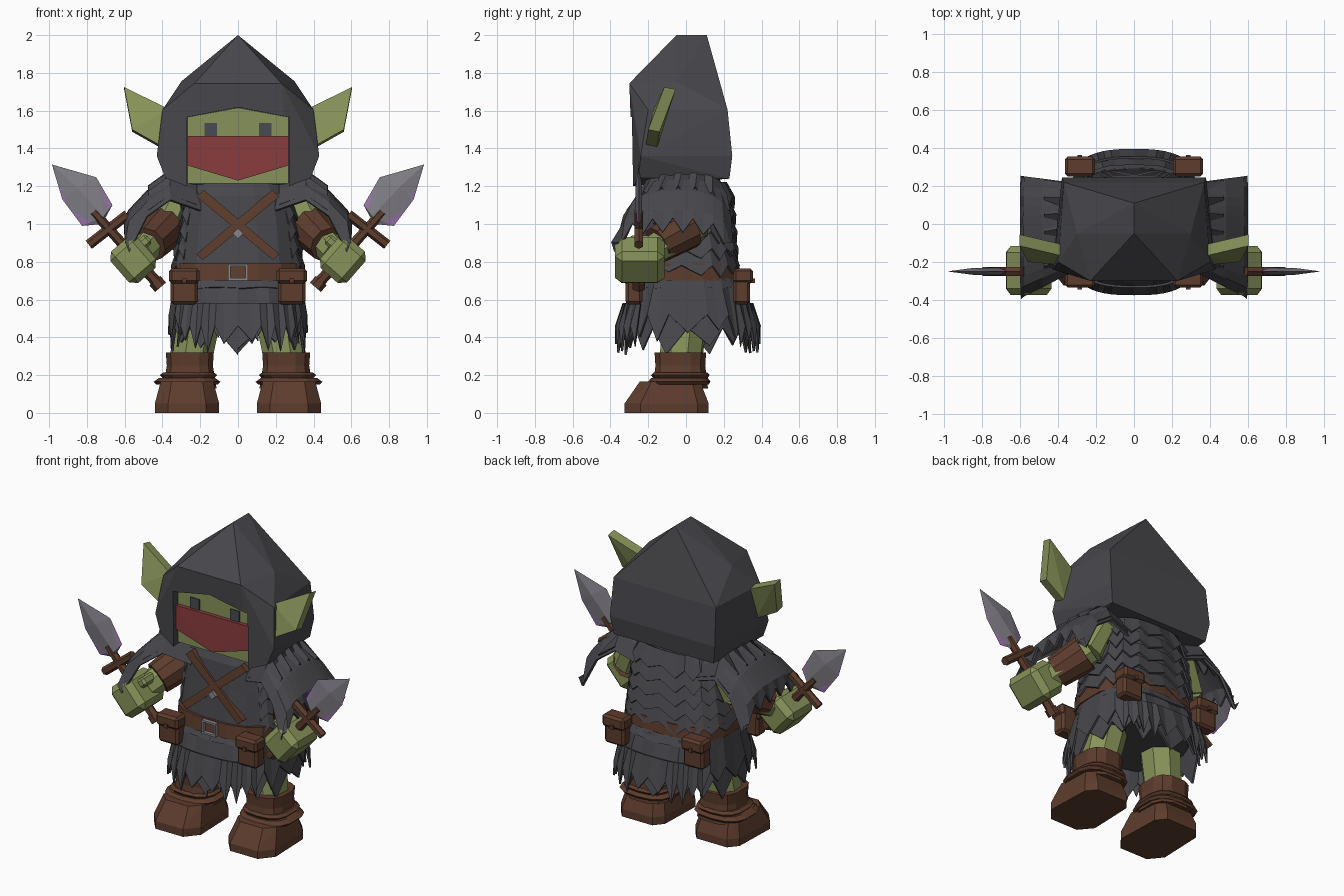
import bpy, bmesh
from math import cos, sin, pi, radians
from mathutils import Vector, Matrix

if "Cube" in bpy.data.objects:
    bpy.data.objects.remove(bpy.data.objects["Cube"])


def mat(name, *rgb):
    m = bpy.data.materials.new(name)
    m.use_nodes = True
    m.diffuse_color = (*rgb, 1)
    m.node_tree.nodes["Principled BSDF"].inputs["Base Color"].default_value = (*rgb, 1)
    return m


cloth = mat("dark grey cloth", .065, .063, .072)
skin = mat("green skin", .24, .29, .10)
leather = mat("brown leather", .11, .046, .026)
red = mat("red mask", .25, .045, .048)
steel = mat("blade steel", .22, .21, .24)
purple = mat("purple glow", .32, .17, .42)
eye = mat("eye slate", .065, .07, .085)
buckle_metal = mat("buckle metal", .25, .25, .27)


def finish(name, bm, *mats, mirror=False, thick=0):
    bmesh.ops.recalc_face_normals(bm, faces=bm.faces)
    me = bpy.data.meshes.new(name)
    bm.to_mesh(me)
    bm.free()
    ob = bpy.data.objects.new(name, me)
    bpy.context.collection.objects.link(ob)
    for m in mats:
        me.materials.append(m)
    if thick:
        s = ob.modifiers.new("Thickness", 'SOLIDIFY')
        s.thickness, s.offset = thick, 0
    if mirror:
        ob.modifiers.new("Mirror", 'MIRROR')
    return ob


def hull_bm(pts):
    bm = bmesh.new()
    for p in pts:
        bm.verts.new(p)
    bmesh.ops.convex_hull(bm, input=bm.verts)
    bmesh.ops.dissolve_limit(bm, angle_limit=.02, verts=bm.verts, edges=bm.edges)
    return bm


def both(pts):
    return pts + [(-x, y, z) for x, y, z in pts if x]


def prism(name, pts, offset, m, mirror=False):
    moved = [tuple(Vector(p) + Vector(offset)) for p in pts]
    return finish(name, hull_bm(list(pts) + moved), m, mirror=mirror)


def box(name, centre, size, m, rot=None, bevel=0, mirror=False):
    bm = bmesh.new()
    M = Matrix.Translation(centre) @ (rot or Matrix()) @ Matrix.Diagonal((*size, 1))
    bmesh.ops.create_cube(bm, size=1, matrix=M)
    if bevel:
        bmesh.ops.bevel(bm, geom=bm.edges[:], offset=bevel, segments=1, affect='EDGES')
    return finish(name, bm, m, mirror=mirror)


def rod(name, a, b, ra, rb, m, sides=8, mirror=False):
    a, b = Vector(a), Vector(b)
    d = b - a
    bm = bmesh.new()
    M = Matrix.Translation((a + b) / 2) @ d.to_track_quat('Z', 'Y').to_matrix().to_4x4()
    bmesh.ops.create_cone(bm, cap_ends=True, segments=sides, radius1=ra, radius2=rb,
                          depth=d.length, matrix=M)
    return finish(name, bm, m, mirror=mirror)


def oval(a, rx, ry, z, x=0, y=0, power=.7):
    c, s = cos(a), sin(a)
    sign = lambda v: 1 if v > 0 else -1
    return (x + rx * sign(c) * abs(c) ** power, y + ry * sign(s) * abs(s) ** power, z)


def loft(name, rings, m, n=16, x=0, y=0, mirror=False):
    bm = bmesh.new()
    rows = [[bm.verts.new(oval(2 * pi * (i + .5) / n, rx, ry, z, x, y)) for i in range(n)]
            for z, rx, ry in rings]
    for lo, hi in zip(rows, rows[1:]):
        for i in range(n):
            j = (i + 1) % n
            bm.faces.new((lo[i], lo[j], hi[j], hi[i]))
    bm.faces.new(rows[0])
    bm.faces.new(rows[-1])
    return finish(name, bm, m, mirror=mirror)


def ragged_band(name, top, bottom, teeth, depth, start=-90, sweep=360, y=.01):
    # strip of cloth around the body with pointed lower edge
    bm = bmesh.new()
    up, low = [], []
    for i in range(2 * teeth + 1):
        a = radians(start + sweep * i / (2 * teeth))
        drop = 0 if i % 2 else depth * (1 + .3 * sin(i * 2.3))
        up.append(bm.verts.new(oval(a, top[1], top[2], top[0], y=y)))
        low.append(bm.verts.new(oval(a, bottom[1], bottom[2], bottom[0] - drop, y=y)))
    for i in range(2 * teeth):
        bm.faces.new((up[i], up[i + 1], low[i + 1], low[i]))
    return finish(name, bm, cloth, thick=.012)


# Hood with a face opening
hood = finish("hood", hull_bm(both([
    (0, -.05, 2), (0, .11, 2), (.23, -.30, 1.745), (.30, -.05, 1.755), (.40, -.2, 1.605),
    (.37, .22, 1.605), (.43, -.24, 1.36), (.38, .245, 1.36), (.36, .23, 1.24),
    (.385, -.25, 1.245), (.27, -.28, 1.2), (.27, -.285, 1.36)])), cloth)
outline = both([(.27, 0, 1.1), (.27, 0, 1.565), (0, 0, 1.618)])
cutter = prism("hood_cutter", [(x, -.5, z) for x, y, z in outline], (0, .35, 0), cloth)
cutter.hide_render = True
cut = hood.modifiers.new("Opening", 'BOOLEAN')
cut.operation, cut.object, cut.solver = 'DIFFERENCE', cutter, 'EXACT'
cut_mesh = bpy.data.meshes.new_from_object(
    hood.evaluated_get(bpy.context.evaluated_depsgraph_get()))
hood.modifiers.clear()
hood.data = cut_mesh
bpy.data.objects.remove(cutter)

# Head, mask, eyes and ears
prism("head", both([(.268, -.235, 1.215), (.268, -.235, 1.565), (0, -.235, 1.616)]), (0, .15, 0), skin)
prism("mask", both([(.268, -.26, 1.465), (.268, -.26, 1.31), (0, -.265, 1.23)]), (0, .03, 0), red)
box("eyes", (.145, -.238, 1.5), (.066, .008, .07), eye, mirror=True)
prism("ears", [(.603, -.115, 1.725), (.56, -.20, 1.5), (.40, -.215, 1.41), (.37, -.17, 1.61)],
      (0, .06, -.012), skin, mirror=True)

# Tunic body and ragged layers
loft("tunic", [(.5, .31, .27), (.68, .33, .275), (.8, .33, .26), (1, .31, .235),
               (1.15, .28, .22), (1.24, .22, .18)], cloth)
for i in range(5):
    z = 1.22 - .09 * i
    ragged_band(f"back_layer_{i + 1}", (z, .26 + .015 * i, .20 + .01 * i),
                (z - .08, .305 + .011 * i, .245 + .006 * i), 11, .05, -38, 256)
ragged_band("skirt_under", (.70, .31, .26), (.45, .355, .33), 14, .11)
ragged_band("skirt_upper", (.70, .33, .28), (.52, .365, .345), 18, .11, -80)
for name, start in (("front", -140), ("back", 40)):
    ragged_band(f"skirt_{name}_tatters", (.58, .36, .34), (.46, .385, .38), 9, .11, start, 100)
ragged_band("skirt_hem", (.71, .33, .275), (.665, .335, .30), 12, .008)

# Shoulder drapes over the arms
for layer, rows in (("lower", [(.20, 1.2, .2), (.36, 1.255, .24), (.48, 1.17, .28),
                               (.575, 1.07, .31), (.595, 1.03, .32)]),
                    ("upper", [(.22, 1.23, .2), (.36, 1.28, .23), (.47, 1.2, .27)])):
    bm = bmesh.new()
    N, grid = 12, []
    for r, (x, z, half) in enumerate(rows):
        line = []
        for k in range(N + 1):
            t = 2 * k / N - 1
            dz = -.1 * abs(t) ** 3
            if r == len(rows) - 1:
                dz -= .075 * (k % 2)
            if k in (0, N):
                dz -= .03 + .09 * (r % 2) * (r > 1)
            line.append(bm.verts.new((x, -.07 * (half - .2) / .12 + half * t, z + dz)))
        grid.append(line)
    for a, b in zip(grid, grid[1:]):
        for k in range(N):
            bm.faces.new((a[k], a[k + 1], b[k + 1], b[k]))
    finish(f"shoulder_drape_{layer}", bm, cloth, mirror=True, thick=.015)

# Arms
rod("upper_arms", (.30, .06, 1.17), (.39, .02, .97), .09, .105, skin, mirror=True)
rod("forearms", (.375, .04, 1.0), (.52, -.2, .84), .095, .08, skin, mirror=True)
rod("bracers", (.385, .01, .98), (.475, -.15, .89), .115, .10, leather, 10, mirror=True)
tilt = Matrix.Rotation(radians(41), 4, 'Y')
box("hands", (.555, -.245, .81), (.19, .26, .22), skin, tilt, .035, True)
box("thumbs", (.50, -.24, .90), (.08, .12, .06), skin, tilt, .015, True)

# Daggers
rod("dagger_handles", (.42, -.25, .68), (.765, -.25, 1.065), .03, .025, leather, 6, True)
rod("dagger_guards", (.585, -.25, 1.05), (.79, -.25, .89), .027, .027, leather, 6, True)
rod("dagger_pommels", (.41, -.25, .665), (.44, -.25, .70), .038, .038, leather, 6, True)
bm = hull_bm([(.985, -.25, 1.315), (.75, -.25, 1.247), (.665, -.25, 1.1), (.72, -.25, 1.0),
              (.825, -.25, .99), (.93, -.25, 1.13), (.71, -.232, 1.04), (.71, -.268, 1.04),
              (.85, -.232, 1.19), (.85, -.268, 1.19)])
stains = [(Vector((.80, -.25, 1.02)), Vector((.6, 0, -.9))),
          (Vector((.945, -.25, 1.20)), Vector((.95, 0, -.4))),
          (Vector((.70, -.25, 1.12)), Vector((-.9, 0, .3)))]
for p, n in stains:
    bmesh.ops.bisect_plane(bm, geom=bm.verts[:] + bm.edges[:] + bm.faces[:], plane_co=p, plane_no=n)
for f in bm.faces:
    f.material_index = int(any((f.calc_center_median() - p).dot(n) > 0 for p, n in stains))
finish("dagger_blades", bm, steel, purple, mirror=True)

# Belt, buckle and crossed chest straps
loft("belt", [(.70, .345, .287), (.79, .345, .277)], leather)
for s in (-1, 1):
    box(f"buckle_side_{s + 2}", (s * .046, -.292, .745), (.012, .025, .085), buckle_metal)
    box(f"buckle_bar_{s + 2}", (0, -.292, .745 + s * .038), (.1, .025, .012), buckle_metal)
    prism(f"chest_strap_{s + 2}", [(s * .22, -.228, 1.145), (s * .18, -.225, 1.18),
                                   (-s * .22, -.268, .84), (-s * .185, -.268, .81)],
          (0, .04, 0), leather)
box("strap_ring", (0, -.262, .95), (.04, .02, .04), buckle_metal, Matrix.Rotation(pi / 4, 4, 'Y'))

# Belt pouches
for name, y, out in (("front", -.275, -1), ("back", .295, 1)):
    box(f"{name}_pouches", (.285, y, .66), (.145, .09, .17), leather, None, .015, True)
    box(f"{name}_pouch_flaps", (.285, y + out * .008, .725), (.16, .105, .08), leather, None, .015, True)
    box(f"{name}_pouch_buttons", (.285, y + out * .06, .70), (.024, .02, .024), leather, None, 0, True)

# Legs and boots
rod("legs", (.255, -.03, .25), (.20, 0, .58), .115, .13, skin, 8, True)
loft("boot_shafts", [(.13, .145, .15), (.25, .125, .135), (.32, .13, .14)], leather, 12, .255, -.03, True)
loft("boot_cuffs", [(.15, .165, .155), (.165, .18, .165), (.185, .15, .15)], leather, 14, .27, -.035, True)
loft("boot_folds", [(.185, .14, .145), (.2, .155, .155), (.215, .135, .14)], leather, 14, .262, -.03, True)
box_pts = [(.10, -.24), (.17, -.325), (.37, -.325), (.44, -.24), (.43, .06), (.38, .12), (.16, .12), (.11, .06)]
foot = [(x, y, z) for x, y in box_pts for z in (0, .05)]
foot += [(.27 + (x - .27) * .82, -.04 + (y + .04) * .72, .165) for x, y in box_pts]
finish("boot_feet", hull_bm(foot), leather, mirror=True)
